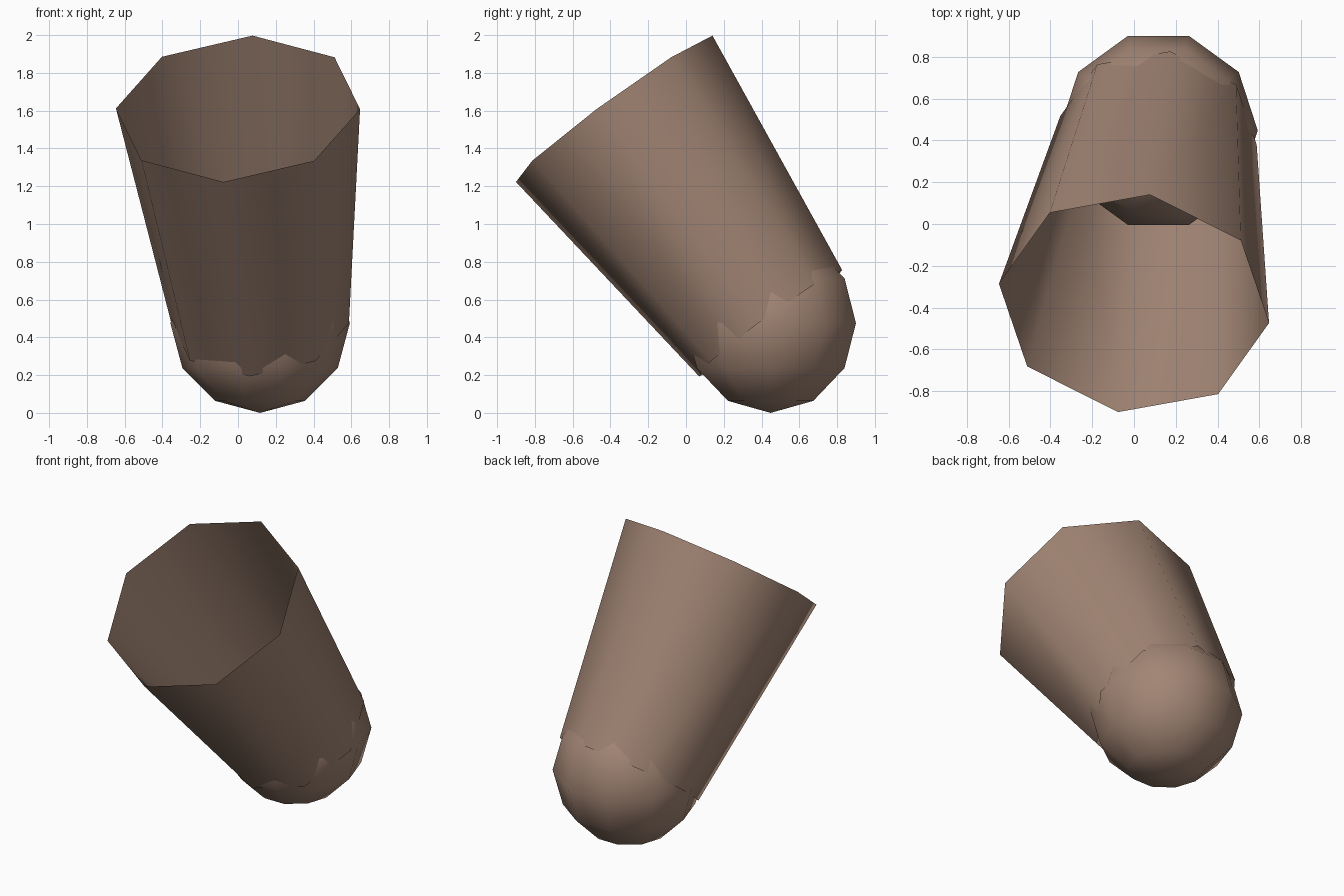
import bpy, bmesh
from math import sin, cos, pi, tau
from mathutils import Vector, Matrix

default_cube = bpy.data.objects.get("Cube")
if default_cube:
    bpy.data.objects.remove(default_cube, do_unlink=True)

# Single warm brown colour
brown = bpy.data.materials.new("warm_brown")
brown.use_nodes = True
colour = (0.36, 0.235, 0.175, 1)
brown.diffuse_color = colour
shader = next(n for n in brown.node_tree.nodes if n.type == 'BSDF_PRINCIPLED')
shader.inputs["Base Color"].default_value = colour
shader.inputs["Roughness"].default_value = 0.8


def revolve(name, profile, sides, matrix):
    """Revolve an (x, z) profile about local z, first column on local x."""
    bm = bmesh.new()
    verts = [bm.verts.new((x, 0, z)) for x, z in profile]
    edges = [bm.edges.new(pair) for pair in zip(verts, verts[1:])]
    bmesh.ops.spin(bm, geom=verts + edges, cent=(0, 0, 0), axis=(0, 0, 1),
                   angle=tau, steps=sides, use_duplicate=False)
    bmesh.ops.remove_doubles(bm, verts=bm.verts[:], dist=0.001)
    bmesh.ops.recalc_face_normals(bm, faces=bm.faces[:])
    for face in bm.faces:
        face.smooth = True
    mesh = bpy.data.meshes.new(name)
    bm.to_mesh(mesh)
    bm.free()
    mesh.materials.append(brown)
    obj = bpy.data.objects.new(name, mesh)
    obj.matrix_world = matrix
    bpy.context.collection.objects.link(obj)
    return obj


ball_centre = Vector((0.117, 0.448, 0.475))
rim_centre = Vector((0, -0.38, 1.61))
ball_radius = 0.475
rim_radius = 0.653

# Rounded end: low-poly ball
rings = 6
arc = [(ball_radius * sin(pi * i / rings), -ball_radius * cos(pi * i / rings))
       for i in range(rings + 1)]
revolve("rounded_end", arc, 10, Matrix.Translation(ball_centre))

# Tapered open sleeve, from the ball's middle to the wide rim
axis = rim_centre - ball_centre
length = axis.length
z_dir = axis.normalized()
x_dir = Vector((0.645, -0.095, 0))
x_dir = (x_dir - z_dir * x_dir.dot(z_dir)).normalized()
y_dir = z_dir.cross(x_dir)
frame = Matrix((x_dir, y_dir, z_dir)).transposed().to_4x4()
frame.translation = ball_centre
revolve("tapered_sleeve", [(ball_radius, 0), (rim_radius, length)], 8, frame)
